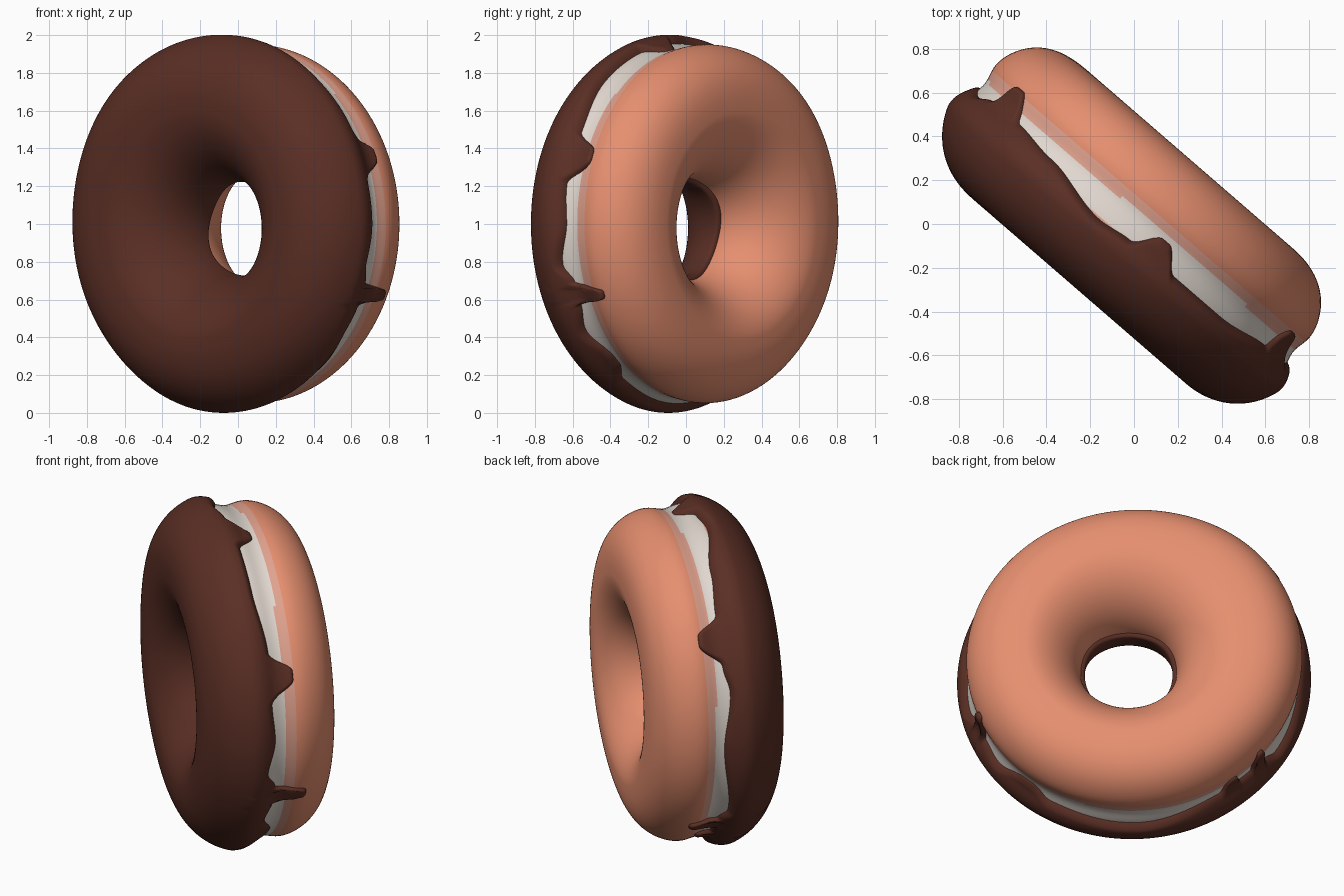
import bpy, bmesh, math
from mathutils import Vector

if "Cube" in bpy.data.objects:
    bpy.data.objects.remove(bpy.data.objects["Cube"])

# Ring frame: U runs across the ring, N along its axis (glaze side is -N)
U = Vector((0.77, -0.64, 0)).normalized()
N = Vector((0.64, 0.77, 0)).normalized()
Z = Vector((0, 0, 1))
CENTRE = Vector((0, 0, 1.0))
R, A_OUT, A_IN, B = 0.605, 0.358, 0.335, 0.378
P_IN = 1.1


def spow(v, p):
    return math.copysign(abs(v) ** p, v)


def smooth(x):
    x = min(max(x, 0), 1)
    return x * x * (3 - 2 * x)


def power(s):
    return 0.8 if s > 0 else 0.9


def theta_of(n):
    return math.asin(spow(n / B, 1 / power(n)))


def profile(t, waist=1.0):
    """Cross-section point (radius, axial) with a shallow waist outside."""
    c, s = math.cos(t), math.sin(t)
    p = power(s) if c > 0 else P_IN
    r = R + (A_OUT if c > 0 else A_IN) * spow(c, p)
    n = B * spow(s, p)
    if c > 0:
        r -= 0.03 * waist * math.exp(-((n - 0.02) / 0.08) ** 2)
    return r, n


def place(phi, r, n):
    """Ring coordinates to space, with a slightly off-centre hole and uneven rim."""
    w = smooth((0.8 - r) / 0.5)
    bump = 0.02 * math.exp(-((phi - 2.35) / 0.5) ** 2) - 0.008 * math.exp(-((phi - 3.95) / 0.4) ** 2)
    r += bump * (1 - w)
    u = r * math.cos(phi) + 0.03 * w
    z = r * math.sin(phi) - 0.025 * w
    return CENTRE + U * u + Z * z + N * (n + 0.013 - 0.02 * u)


def material(name, col):
    m = bpy.data.materials.new(name)
    m.diffuse_color = (*col, 1)
    m.use_nodes = True
    m.node_tree.nodes["Principled BSDF"].inputs["Base Color"].default_value = m.diffuse_color
    return m


def grid_object(name, rows, wrap, mats, pick):
    """Mesh from cross-sections of points carried round the axis."""
    bm = bmesh.new()
    vs = [[bm.verts.new(p) for p in row] for row in rows]
    for i in range(len(vs)):
        a, b = vs[i], vs[(i + 1) % len(vs)]
        for k in range(len(a) if wrap else len(a) - 1):
            k2 = (k + 1) % len(a)
            f = bm.faces.new((a[k], b[k], b[k2], a[k2]))
            f.smooth = True
            f.material_index = pick(i, k)
    # make sure the faces point away from the ring's core circle
    bm.faces.ensure_lookup_table()
    bm.normal_update()
    f = bm.faces[len(rows[0]) // 2]
    c = f.calc_center_median() - CENTRE
    flat = c - N * c.dot(N)
    if f.normal.dot(c - flat.normalized() * R) < 0:
        bmesh.ops.reverse_faces(bm, faces=bm.faces[:])
    me = bpy.data.meshes.new(name)
    bm.to_mesh(me)
    bm.free()
    for m in mats:
        me.materials.append(m)
    ob = bpy.data.objects.new(name, me)
    bpy.context.collection.objects.link(ob)
    return ob


dough = material("baked_dough", (0.79, 0.275, 0.16))
pale = material("pale_band", (0.76, 0.69, 0.63))
blush = material("blush_band", (0.75, 0.36, 0.27))
choc = material("chocolate", (0.103, 0.028, 0.018))

RINGS, SEGS = 144, 200


# Dough ring, with pale and blush bands round the outer waist
def band(i, k):
    t = math.tau * (k + 1) / SEGS
    phi = math.tau * i / RINGS
    d = abs(profile(t)[1] + 0.025 + 0.006 * math.sin(3 * phi + 1))
    if math.cos(t) < 0 or d > 0.117:
        return 0
    return 1 if d < 0.065 else 2


rows = []
for i in range(RINGS):
    phi = math.tau * i / RINGS
    rows.append([place(phi, *profile(math.tau * (k + 0.5) / SEGS)) for k in range(SEGS)])
grid_object("dough_ring", rows, True, [dough, pale, blush], band)

# Glaze edge: (angle round the ring, axial reach), with drips at the peaks
EDGE = [(0, -.03), (13, -.045), (21, .09), (24, .09), (31, -.04), (53, -.075), (72, -.075),
        (78.5, .025), (81, .025), (88, -.08), (98, -.1), (120, -.035), (136, -.01), (143, .115),
        (146, .115), (154, -.01), (163, -.04), (183, 0), (212, -.055), (218, -.01), (220, .15),
        (222, .15), (225, 0), (230, 0), (232, .08), (234, .08), (239, -.01), (270, -.07),
        (300, -.04), (308, .02), (311, .02), (324, -.05), (333, -.02), (335.7, .165),
        (338, .165), (341, -.02), (347, -.07), (360, -.03)]


def edge(deg):
    for (a, x), (b, y) in zip(EDGE, EDGE[1:]):
        if a <= deg <= b:
            return x + (y - x) * smooth((deg - a) / (b - a))


# Chocolate glaze: rounded skin over the front half, sunk in at both edges
COLS, M = 600, 84
rows = []
for i in range(COLS):
    deg = 360 * i / COLS
    phi = math.radians(deg)
    t1 = theta_of(edge(deg))
    t0 = -math.pi - math.asin((0.025 + 0.02 * math.sin(3 * phi)) / B)
    row = []
    for k in range(M + 1):
        s = (1 - math.cos(math.pi * k / M)) / 2
        t = t0 + (t1 - t0) * s
        c = math.cos(t)
        q = min(max(min(t - t0, t1 - t) * 0.36 / 0.025, 0), 1)
        bead = math.sqrt(1 - (1 - q) ** 2)
        # thin drips near the edge, thicker coat further in
        n0 = profile(t)[1]
        body = smooth((-0.02 - n0) / 0.13) if c > 0 else 1
        thick = 0.03 + (0.028 if c > 0 else -0.008) * abs(c)
        thick = 0.022 + (thick - 0.022) * body
        h = -0.01 + (thick + 0.01) * bead
        r, n = profile(t, 1 - body * bead)
        row.append(place(phi, r + h * c, n + h * math.sin(t)))
    rows.append(row)
grid_object("chocolate_glaze", rows, False, [choc], lambda i, k: 0)
